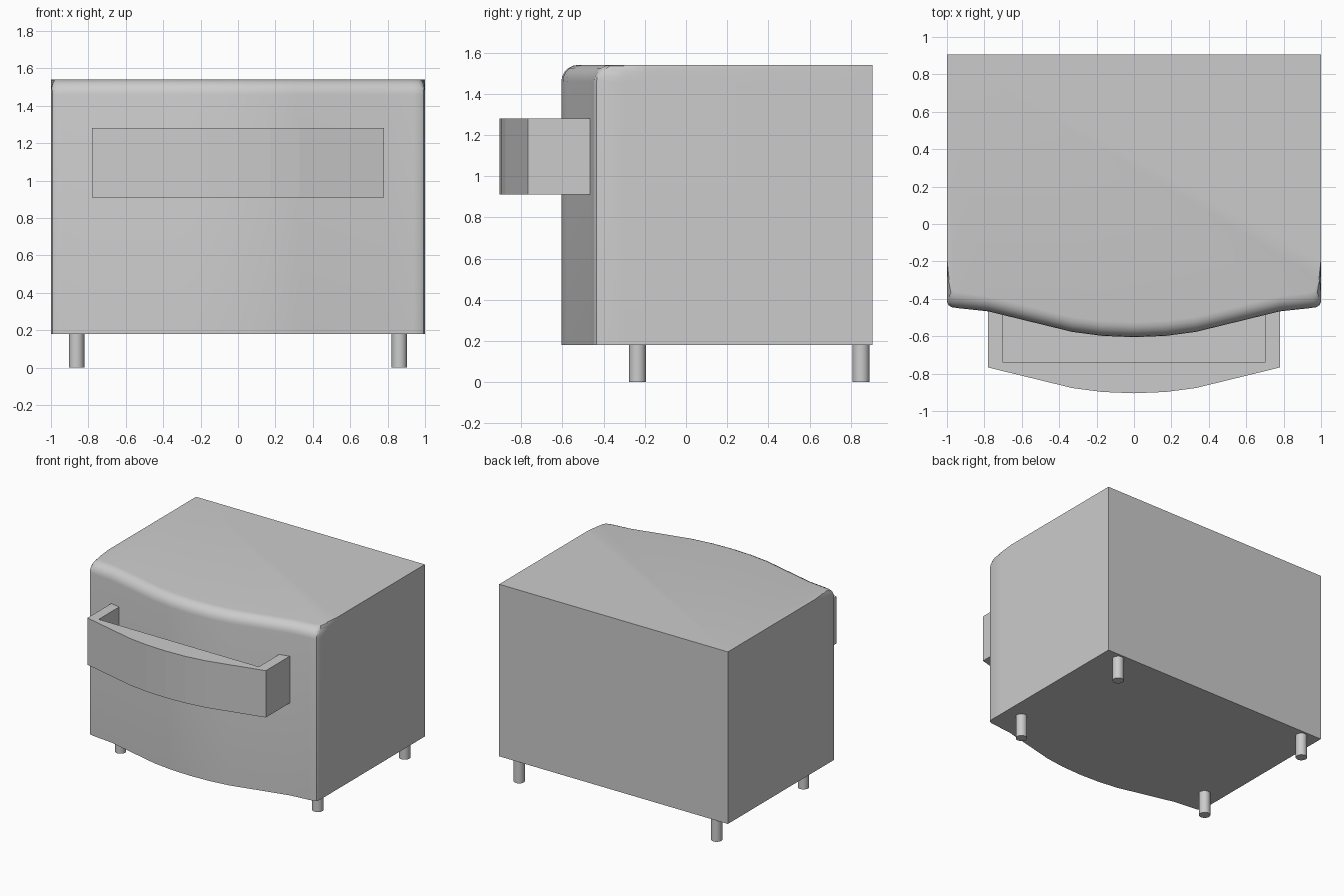
import bpy, bmesh, math

if "Cube" in bpy.data.objects:
    bpy.data.objects.remove(bpy.data.objects["Cube"])


def finish(name, bm, smooth=False):
    bmesh.ops.recalc_face_normals(bm, faces=bm.faces)
    me = bpy.data.meshes.new(name)
    bm.to_mesh(me)
    bm.free()
    ob = bpy.data.objects.new(name, me)
    bpy.context.collection.objects.link(ob)
    if smooth:
        bpy.ops.object.select_all(action='DESELECT')
        ob.select_set(True)
        bpy.context.view_layer.objects.active = ob
        bpy.ops.object.shade_smooth_by_angle(angle=math.radians(30))
    return ob


def loft(bm, rings):
    vs = [[bm.verts.new(p) for p in r] for r in rings]
    n = len(vs[0])
    for a, b in zip(vs, vs[1:]):
        for i in range(n):
            j = (i + 1) % n
            bm.faces.new((a[i], a[j], b[j], b[i]))
    bm.faces.new(vs[0][::-1])
    bm.faces.new(vs[-1])


def mirrored(half):
    # half runs from the right back round to the centre front (x = 0)
    return half + [(-p[0], *p[1:]) for p in reversed(half[:-1])]


# bowed front shared by cabinet and drawer
bow = [(0.78, -0.467), (0.33, -0.577), (0.17, -0.598), (0, -0.605)]

# cabinet body: x, y, sideways inset and backward inset at the rounded top
half = [(1, 0.905, 0, 0), (1, -0.19, 0, 0), (1, -0.30, 0.012, 0),
        (1, -0.415, 0.03, 0.07), (0.992, -0.434, 0.035, 0.075),
        (0.975, -0.445, 0.035, 0.08), (0.94, -0.45, 0.03, 0.08)]
half += [(x, y, 0, 0.08) for x, y in bow]


def ring(z, f):
    return [(x, y, z) for x, y in mirrored([(p[0] - p[2] * f, p[1] + p[3] * f) for p in half])]


rings = [ring(0.18, 0)]
for k in range(6):
    t = math.radians(18 * k)
    rings.append(ring(1.46 + 0.08 * math.sin(t), 1 - math.cos(t)))
bm = bmesh.new()
loft(bm, rings)
finish("cabinet_body", bm, True)

# open drawer: bowed block with a rectangular tray recess
outer = mirrored([(0.78, -0.45)] + [(x, y - 0.3) for x, y in bow])
bm = bmesh.new()
loft(bm, [[(x, y, z) for x, y in outer] for z in (0.91, 1.28)])
drawer = finish("drawer", bm)

bm = bmesh.new()
pocket = [(0.7, -0.3), (0.7, -0.74), (-0.7, -0.74), (-0.7, -0.3)]
loft(bm, [[(x, y, z) for x, y in pocket] for z in (0.97, 1.4)])
cutter = finish("drawer_cutter", bm)
cutter.hide_render = True
cutter.hide_viewport = True
cut = drawer.modifiers.new("tray", 'BOOLEAN')
cut.operation = 'DIFFERENCE'
cut.solver = 'EXACT'
cut.object = cutter

# four round legs
for sx, side in ((-1, "left"), (1, "right")):
    for y, end in ((-0.235, "front"), (0.85, "back")):
        bm = bmesh.new()
        bmesh.ops.create_cone(bm, cap_ends=True, segments=24, radius1=0.041, radius2=0.041, depth=0.2)
        bmesh.ops.translate(bm, verts=bm.verts, vec=(sx * 0.863, y, 0.1))
        finish(f"{end}_{side}_leg", bm, True)
